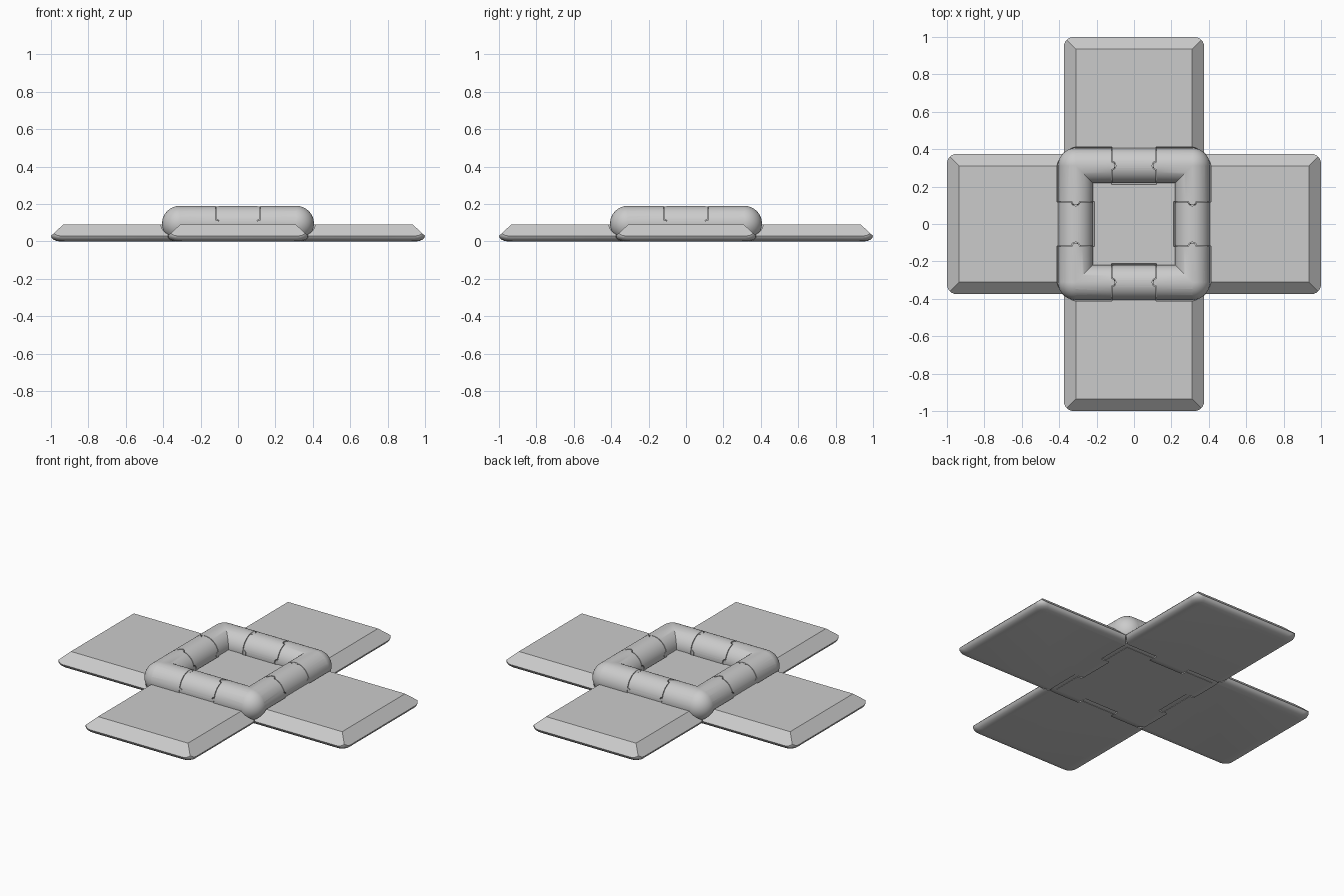
import bpy, bmesh
from math import pi, sin, cos
from mathutils import Matrix, Vector

if "Cube" in bpy.data.objects:
    bpy.data.objects.remove(bpy.data.objects["Cube"])

C, Z0 = 0.312, 0.096       # hinge axis offset and height
R, RC = 0.094, 0.100       # knuckle radius, clearance radius
K, G = 0.117, 0.121        # middle knuckle half length, corner start


def finish(bm, name):
    bmesh.ops.recalc_face_normals(bm, faces=bm.faces[:])
    me = bpy.data.meshes.new(name)
    bm.to_mesh(me)
    bm.free()
    ob = bpy.data.objects.new(name, me)
    bpy.context.collection.objects.link(ob)
    return ob


def loft(name, rings):
    bm = bmesh.new()
    loops = [[bm.verts.new(p) for p in ring] for ring in rings]
    n = len(loops[0])
    for a, b in zip(loops, loops[1:]):
        for i in range(n):
            bm.faces.new((a[i], a[(i + 1) % n], b[(i + 1) % n], b[i]))
    bm.faces.new(loops[0])
    bm.faces.new(loops[-1])
    return finish(bm, name)


def cyl(a, b, r, seg=48):
    a, b = Vector(a), Vector(b)
    d = b - a
    axis = max(range(3), key=lambda i: abs(d[i]))
    u, v = (axis + 1) % 3, (axis + 2) % 3
    rings = []
    for p in (a, b):
        ring = []
        for i in range(seg):
            q = p.copy()
            q[u] += r * cos(2 * pi * i / seg)
            q[v] += r * sin(2 * pi * i / seg)
            ring.append(q)
        rings.append(ring)
    return loft("helper", rings)


def ball(p, r):
    bm = bmesh.new()
    bmesh.ops.create_uvsphere(bm, u_segments=48, v_segments=24, radius=r,
                              matrix=Matrix.Translation(p))
    return finish(bm, "helper")


def rect(x, y0, y1, z, r=0.0, seg=6):
    if r == 0:
        return [(-x, y0, z), (x, y0, z), (x, y1, z), (-x, y1, z)]
    pts = []
    for cx, cy, t in ((x - r, y1 - r, 0), (r - x, y1 - r, 1),
                      (r - x, y0 + r, 2), (x - r, y0 + r, 3)):
        for i in range(seg + 1):
            a = (t + i / seg) * pi / 2
            pts.append((cx + r * cos(a), cy + r * sin(a), z))
    return pts


def combine(ob, other, op):
    m = ob.modifiers.new("b", 'BOOLEAN')
    m.object, m.operation, m.solver = other, op, 'EXACT'
    activate(ob)
    bpy.ops.object.modifier_apply(modifier="b")
    bpy.data.objects.remove(other)


def activate(ob):
    bpy.ops.object.select_all(action='DESELECT')
    bpy.context.view_layer.objects.active = ob
    ob.select_set(True)


def smooth(ob):
    activate(ob)
    bpy.ops.object.shade_smooth_by_angle(angle=math_angle)


math_angle = 0.5

# Folding panel: sharp chamfered top intersected with a rounded dish underside
panel = loft("panel_1", [rect(0.375 + 0.043, -0.5, 1.043, -0.01),
                         rect(0.31, -0.5, 0.935, 0.09)])
dish = loft("dish", [rect(0.375 - i, -0.6 + i, 1 - i, z, 0.052 - 0.3 * i)
                     for i, z in ((0.05, 0), (0.03, 0.003), (0.015, 0.009),
                                  (0.005, 0.018), (0, 0.03), (0, 0.12))])
combine(panel, dish, 'INTERSECT')
# Mitre the inner end so neighbouring panels clear each other
wedge = [(-C, C + 0.003), (C, C + 0.003), (1.2, 1.203), (-1.2, 1.203)]
combine(panel, loft("wedge", [[(x, y, z) for x, y in wedge] for z in (-0.1, 0.3)]),
        'INTERSECT')
# Clearance around the corner tubes
for s in (-1, 1):
    combine(panel, cyl((s * K, C, Z0), (s * C, C, Z0), RC), 'DIFFERENCE')
    combine(panel, ball((s * C, C, Z0), RC), 'DIFFERENCE')
# Middle knuckle, with detent notches in its ends
knuckle = cyl((-K, C, Z0), (K, C, Z0), R)
combine(panel, knuckle, 'UNION')
for s in (-1, 1):
    combine(panel, cyl((s * G, C, 0.05), (s * G, C, 0.3), 0.024, 24), 'DIFFERENCE')
    combine(panel, cyl((s * G, C - 0.15, Z0), (s * G, C + 0.093, Z0), 0.024, 24),
            'DIFFERENCE')
smooth(panel)
for i in range(1, 4):
    ob = bpy.data.objects.new(f"panel_{i + 1}", panel.data)
    ob.rotation_euler.z = i * pi / 2
    bpy.context.collection.objects.link(ob)

# Centre plate with room for the four middle knuckles
base = loft("centre_base", [rect(C, -C, C, 0), rect(C, -C, C, 0.09)])
for s in (-1, 1):
    combine(base, cyl((-G, s * C, Z0), (G, s * C, Z0), RC), 'DIFFERENCE')
    combine(base, cyl((s * C, -G, Z0), (s * C, G, Z0), RC), 'DIFFERENCE')
    # trim the thin lips left outside the knuckle clearance
    for t in ((0, s), (s, 0)):
        x, y = t[0] * C, t[1] * C
        hx, hy = (0.025, G) if t[0] else (G, 0.025)
        lip = [(x - hx, y - hy), (x + hx, y - hy), (x + hx, y + hy), (x - hx, y + hy)]
        combine(base, loft("lip", [[(a, b, z) for a, b in lip] for z in (-0.1, 0.15)]),
                'DIFFERENCE')

# Corner tubes with rounded elbows and detent pins
for sx in (-1, 1):
    for sy in (-1, 1):
        x, y, gx, gy = sx * C, sy * C, sx * G, sy * G
        tube = cyl((gx, y, Z0), (x, y, Z0), R)
        combine(tube, cyl((x, gy, Z0), (x, y, Z0), R), 'UNION')
        combine(tube, ball((x, y, Z0), R), 'UNION')
        e = 0.0915
        for px, py in ((gx, y), (x, gy)):
            combine(tube, cyl((px, py, Z0 - 0.04), (px, py, Z0 + e), 0.02, 24), 'UNION')
        combine(tube, cyl((gx, y - e, Z0), (gx, y + e, Z0), 0.02, 24), 'UNION')
        combine(tube, cyl((x - e, gy, Z0), (x + e, gy, Z0), 0.02, 24), 'UNION')
        combine(base, tube, 'UNION')
smooth(base)
